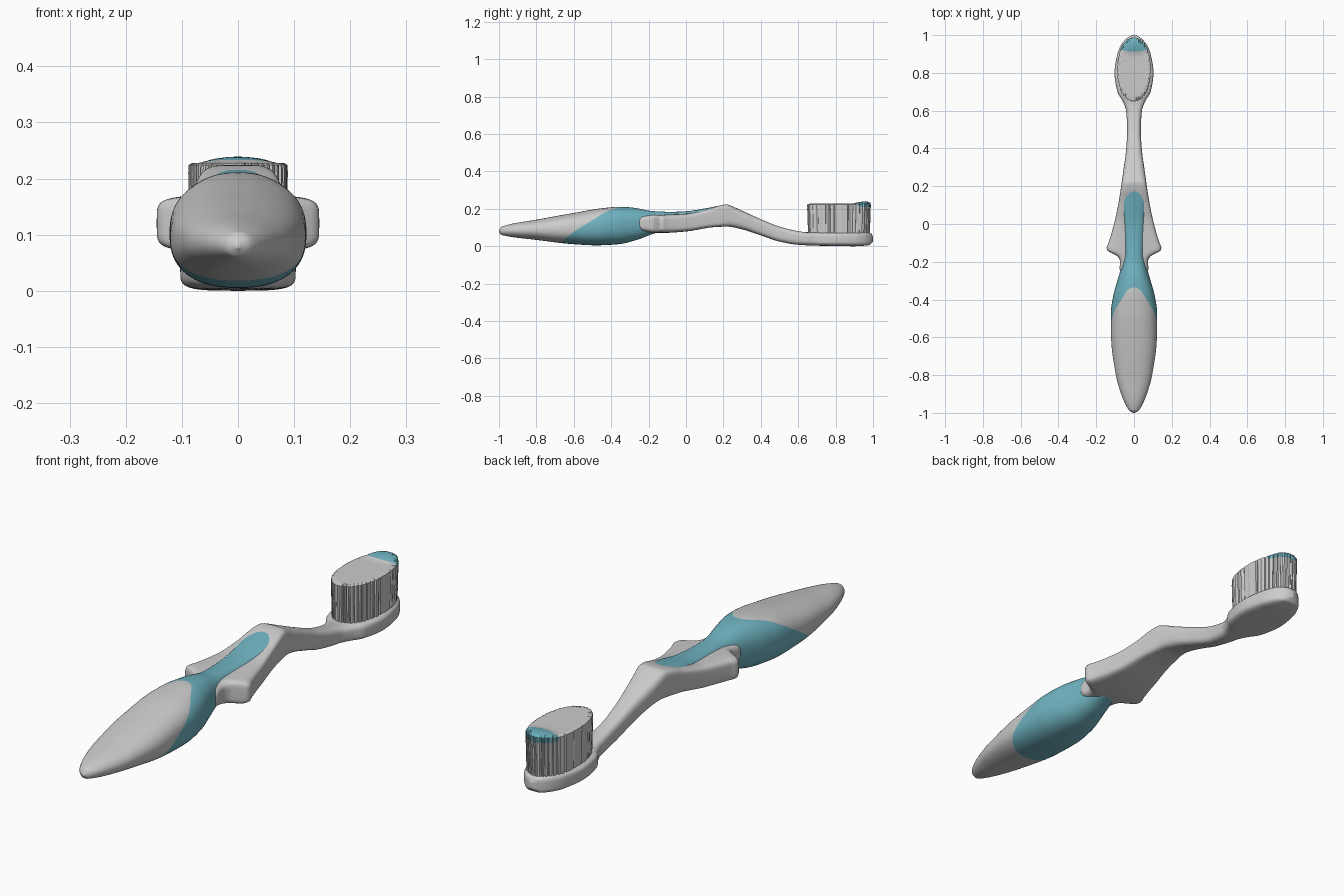
import bpy, bmesh, math, random
from mathutils import Vector

random.seed(4)
cube = bpy.data.objects.get("Cube")
if cube:
    bpy.data.objects.remove(cube)


def material(name, rgb):
    m = bpy.data.materials.new(name)
    m.use_nodes = True
    m.diffuse_color = (*rgb, 1)
    m.node_tree.nodes["Principled BSDF"].inputs["Base Color"].default_value = (*rgb, 1)
    return m


WHITE = material("off white plastic", (0.6, 0.6, 0.6))
TEAL = material("teal rubber", (0.16, 0.45, 0.53))


def curve(points):
    """Smooth function through (position, value) points, without overshoot."""
    n = len(points)
    slope = [(b[1] - a[1]) / (b[0] - a[0]) for a, b in zip(points, points[1:])]
    tan = [slope[0]] + [0 if a * b <= 0 else 2 * a * b / (a + b)
                        for a, b in zip(slope, slope[1:])] + [slope[-1]]

    def f(p):
        p = min(max(p, points[0][0]), points[-1][0])
        i = next(k for k in range(n - 1) if p <= points[k + 1][0])
        (p0, v0), (p1, v1) = points[i], points[i + 1]
        h = p1 - p0
        t = (p - p0) / h
        return (v0 * (1 + 2 * t) * (1 - t) ** 2 + v1 * t * t * (3 - 2 * t)
                + h * t * (1 - t) * (tan[i] * (1 - t) - tan[i + 1] * t))
    return f


def spow(v, e):
    return math.copysign(abs(v) ** e, v)


def skin(bm, rings):
    """Join rings of points with quads and close both ends."""
    loops = [[bm.verts.new(p) for p in r] for r in rings]
    for a, b in zip(loops, loops[1:]):
        for i in range(len(a)):
            j = (i + 1) % len(a)
            bm.faces.new((a[i], a[j], b[j], b[i]))
    bm.faces.new(loops[0][::-1])
    bm.faces.new(loops[-1])
    bmesh.ops.recalc_face_normals(bm, faces=bm.faces)


def paint(bm, side):
    """Cut the mesh where side(point) is zero and colour the positive part teal."""
    new = []
    for e in list(bm.edges):
        a, b = side(e.verts[0].co), side(e.verts[1].co)
        if a * b < 0:
            new.append(bmesh.utils.edge_split(e, e.verts[0], a / (a - b))[1])
    bmesh.ops.connect_verts(bm, verts=new)
    for f in bm.faces:
        f.material_index = int(side(f.calc_center_median()) > 0)


def finish(bm, name, angle):
    me = bpy.data.meshes.new(name)
    bm.to_mesh(me)
    bm.free()
    me.materials.append(WHITE)
    me.materials.append(TEAL)
    ob = bpy.data.objects.new(name, me)
    bpy.context.collection.objects.link(ob)
    bpy.ops.object.select_all(action='DESELECT')
    ob.select_set(True)
    bpy.context.view_layer.objects.active = ob
    bpy.ops.object.shade_smooth_by_angle(angle=math.radians(angle))


def loft(y0, y1, count, sides, width, bottom, top, power):
    """Rounded sections along y; samples crowd towards the two ends."""
    rings = []
    for k in range(count + 1):
        y = (y0 + y1) / 2 - (y1 - y0) / 2 * math.cos(math.pi * k / count)
        w, zb, zt, e = width(y), bottom(y), top(y), 2 / power(y)
        ring = []
        for i in range(sides):
            t = math.tau * i / sides
            ring.append(Vector((w * spow(math.cos(t), e), y,
                                (zb + zt) / 2 + (zt - zb) / 2 * spow(math.sin(t), e))))
        rings.append(ring)
    bm = bmesh.new()
    skin(bm, rings)
    return bm


# Grip: tapered handle that runs on as the soft thumb strip
grip = loft(
    -1, 0.2, 130, 72,
    curve([(-1, 0.004), (-0.99, 0.022), (-0.965, 0.04), (-0.9, 0.068), (-0.8, 0.096),
           (-0.6, 0.121), (-0.47, 0.122), (-0.38, 0.11), (-0.3, 0.088), (-0.22, 0.066),
           (-0.15, 0.056), (0, 0.056), (0.1, 0.062), (0.16, 0.055), (0.19, 0.035), (0.2, 0.005)]),
    curve([(-1, 0.075), (-0.985, 0.06), (-0.8, 0.034), (-0.6, 0.011), (-0.48, 0.005),
           (-0.36, 0.011), (-0.26, 0.035), (-0.18, 0.065), (-0.1, 0.09), (0.2, 0.17)]),
    curve([(-1, 0.085), (-0.985, 0.105), (-0.8, 0.142), (-0.6, 0.178), (-0.45, 0.203),
           (-0.35, 0.211), (-0.28, 0.206), (-0.18, 0.188), (-0.08, 0.184), (0, 0.187),
           (0.1, 0.202), (0.2, 0.221)]),
    curve([(-1, 2), (-0.5, 2.4), (-0.2, 2.3), (0.2, 3)]))
edge = curve([(0, -0.7), (0.03, -0.66), (0.07, -0.61), (0.14, -0.5), (0.185, -0.425),
              (0.2, -0.385), (0.212, -0.33)])
paint(grip, lambda p: p.y - edge(p.z))
finish(grip, "grip", 60)

# Frame: winged collar, bent neck and oval head
frame = loft(
    -0.262, 1, 200, 64,
    curve([(-0.262, 0.045), (-0.255, 0.068), (-0.235, 0.076), (-0.2, 0.074), (-0.175, 0.084),
           (-0.155, 0.115), (-0.14, 0.141), (-0.125, 0.145), (-0.1, 0.135), (0, 0.106),
           (0.1, 0.084), (0.2, 0.068), (0.3, 0.054), (0.4, 0.041), (0.5, 0.036), (0.6, 0.042),
           (0.65, 0.06), (0.7, 0.088), (0.8, 0.103), (0.9, 0.088), (0.95, 0.067),
           (0.98, 0.042), (0.995, 0.02), (1, 0.004)]),
    curve([(-0.262, 0.095), (-0.235, 0.078), (-0.13, 0.071), (0, 0.079), (0.15, 0.102),
           (0.22, 0.105), (0.3, 0.09), (0.4, 0.058), (0.5, 0.025), (0.6, 0.008),
           (0.7, 0.003), (0.9, 0), (0.98, 0.006), (1, 0.025)]),
    curve([(-0.262, 0.14), (-0.24, 0.165), (-0.13, 0.169), (0, 0.174), (0.1, 0.193),
           (0.2, 0.222), (0.22, 0.224), (0.24, 0.217), (0.3, 0.19), (0.4, 0.145),
           (0.5, 0.105), (0.6, 0.081), (0.65, 0.075), (0.95, 0.077), (0.99, 0.068), (1, 0.05)]),
    curve([(-0.262, 3), (-0.15, 5), (0.15, 6), (0.3, 3.2), (0.6, 3), (0.75, 4.5), (1, 4)]))
finish(frame, "frame", 50)

# Bristles: grooved oval tuft block with a raised teal tip
SIDES = 176
grooves = [1 - (random.uniform(0.02, 0.07) if i % 4 == 0 else random.uniform(0, 0.015))
           for i in range(SIDES)]


def bristle_ring(z, scale):
    ring = []
    for i in range(SIDES):
        t = math.tau * i / SIDES
        r = scale * grooves[i]
        x, y = 0.089 * r * spow(math.cos(t), 0.92), 0.818 + 0.171 * r * spow(math.sin(t), 0.92)
        bump = max(0, 1 - ((y - 0.955) / 0.06) ** 2) * max(0, 1 - (x / 0.07) ** 2)
        ring.append(Vector((x, y, z + (0.011 * bump if z > 0.2 else 0))))
    return ring


bristles = bmesh.new()
skin(bristles, [bristle_ring(0.06, 0.97), bristle_ring(0.21, 1), bristle_ring(0.224, 0.995)]
     + [bristle_ring(0.228, s / 12) for s in range(11, 0, -1)])
paint(bristles, lambda p: min(p.y - 0.912 - 2 * p.x ** 2, (p.z - 0.2095) * 10))
finish(bristles, "bristles", 35)
